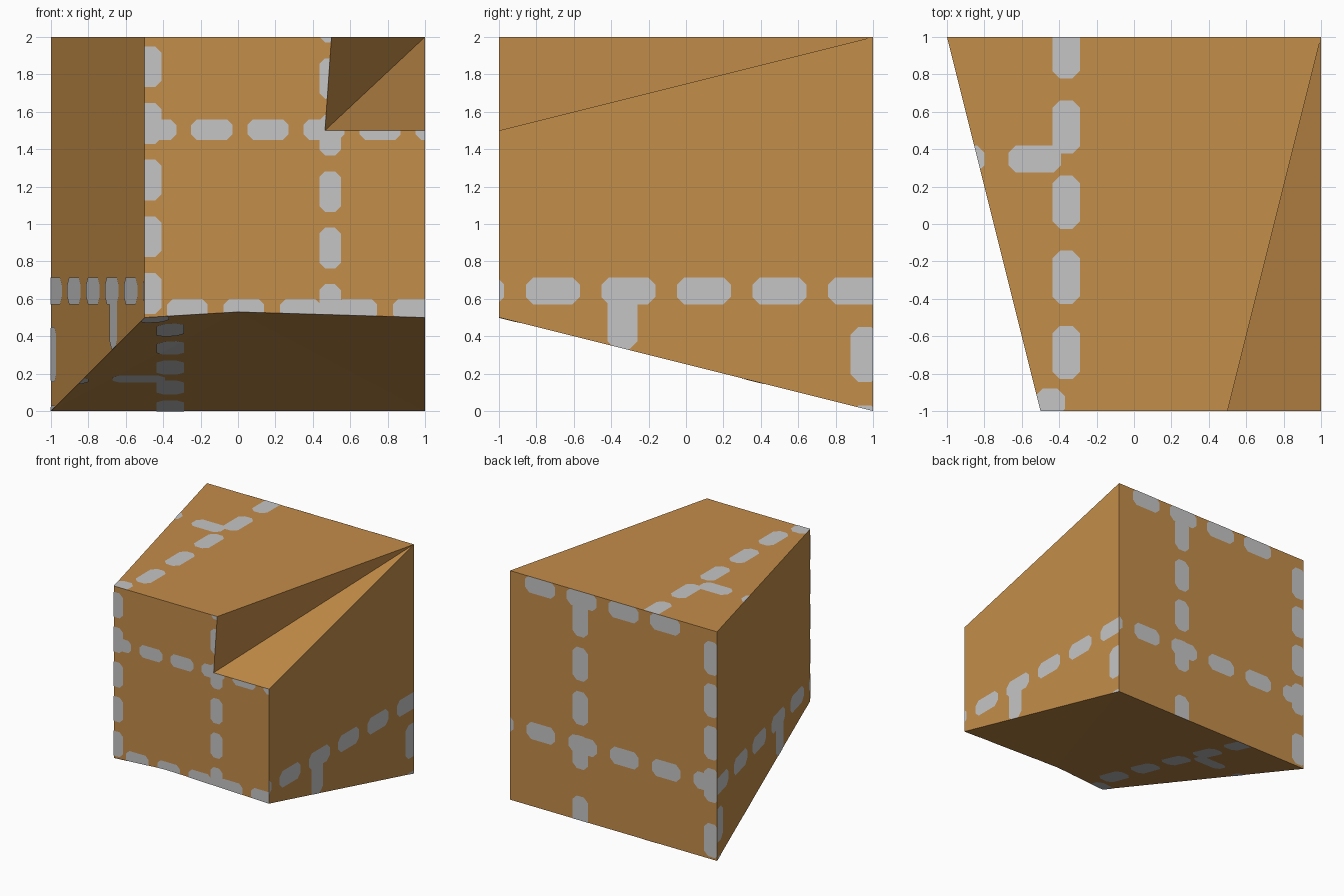
import bpy, bmesh
from mathutils import Vector

if "Cube" in bpy.data.objects:
    bpy.data.objects.remove(bpy.data.objects["Cube"])


def make_material(name, rgb):
    m = bpy.data.materials.new(name)
    m.diffuse_color = (*rgb, 1.0)
    m.use_nodes = True
    m.node_tree.nodes["Principled BSDF"].inputs["Base Color"].default_value = m.diffuse_color
    return m


def add_object(name, bm, mat):
    me = bpy.data.meshes.new(name)
    bm.to_mesh(me)
    me.materials.append(mat)
    ob = bpy.data.objects.new(name, me)
    bpy.context.collection.objects.link(ob)
    return ob


orange = make_material("orange cloth", (0.552, 0.266, 0.067))
grey = make_material("grey stitching", (0.56, 0.56, 0.56))

# Tapered block with a wedge notch in the top right corner
corners = [(-.5, -1, .5), (0, -1, .53), (1, -1, .5), (1, -1, 1.5),
           (.465, -1, 1.5), (.5, -1, 2), (-.5, -1, 2),
           (-1, 1, 0), (1, 1, 0), (1, 1, 2), (-1, 1, 2)]
sides = [(0, 1, 2, 3, 4, 5, 6), (8, 7, 10, 9), (7, 0, 6, 10), (2, 8, 9, 3),
         (6, 5, 9, 10), (4, 3, 9), (5, 4, 9), (0, 7, 1), (1, 7, 8), (1, 8, 2)]
body = bmesh.new()
bv = [body.verts.new(c) for c in corners]
for s in sides:
    body.faces.new([bv[i] for i in s])
bmesh.ops.recalc_face_normals(body, faces=body.faces[:])
add_object("block", body, orange)


# Stitch layout: each stitch is a rectangle (u0, u1, v0, v1) on a projected side
def row(v0, v1, start, pitch, n, length):
    return [(start + i * pitch, start + i * pitch + length, v0, v1) for i in range(n)]


def column(u0, u1, start, pitch, n, length):
    return [(u0, u1, a, b) for a, b, _, _ in row(0, 0, start, pitch, n, length)]


front = (column(-.53, -.41, .52, .303, 5, .218) + column(.435, .55, .46, .302, 6, .218)
         + row(1.45, 1.56, -.55, .3, 6, .22) + row(.485, .6, -.38, .302, 5, .218))
back = (column(.245, .395, .45, .385, 4, .29) + column(.245, .395, -.08, 1, 1, .29)
        + column(-1.02, -.875, .5, .37, 4, .29) + column(-1.02, -.875, .02, 1, 1, .29)
        + row(.585, .735, -1.05, .403, 6, .275) + row(1.86, 2.01, -.645, .403, 4, .29))
flank = (row(.57, .715, -1.26, .404, 6, .288)
         + [(-.42, -.26, .33, .64), (.88, 1.03, .155, .45), (.88, 1.03, -.25, .03)])
cap = (column(-.435, -.29, -.83, .402, 5, .285)
       + [(-.53, -.37, -1.03, -.88), (-.67, -.39, .275, .42), (-1.08, -.8, .275, .42)])


def octagon(u0, u1, v0, v1):
    c = min(u1 - u0, v1 - v0) * .27
    return [Vector(p) for p in ((u0 + c, v0), (u1 - c, v0), (u1, v0 + c), (u1, v1 - c),
                                (u1 - c, v1), (u0 + c, v1), (u0, v1 - c), (u0, v0 + c))]


def clip(poly, tri):
    """Keep the part of a convex outline that lies inside a triangle."""
    if (tri[1] - tri[0]).cross(tri[2] - tri[0]) < 0:
        tri = tri[::-1]
    for i in range(3):
        a, e = tri[i], tri[(i + 1) % 3] - tri[i]
        out = []
        for j, p in enumerate(poly):
            q = poly[(j + 1) % len(poly)]
            dp, dq = e.cross(p - a), e.cross(q - a)
            if dp >= 0:
                out.append(p)
            if dp * dq < 0:
                out.append(p.lerp(q, dp / (dp - dq)))
        poly = out
        if len(poly) < 3:
            return []
    return poly


# Lay the stitches on every side, trimmed to its outline
bmesh.ops.triangulate(body, faces=body.faces[:])
st = bmesh.new()
for f in body.faces:
    n = f.normal
    k = max(range(3), key=lambda i: abs(n[i]))
    iu, iv = [i for i in range(3) if i != k]
    layout = (flank, front if n.y < 0 else back, cap)[k]
    origin = f.verts[0].co
    tri = [Vector((v.co[iu], v.co[iv])) for v in f.verts]
    for s in layout:
        pts = []
        for p in clip(octagon(*s), tri):
            q = Vector((0, 0, 0))
            q[iu], q[iv] = p
            q[k] = origin[k] - (n[iu] * (p[0] - origin[iu]) + n[iv] * (p[1] - origin[iv])) / n[k]
            pts.append(st.verts.new(q + n * .002))
        if len(pts) >= 3:
            face = st.faces.new(pts)
            face.normal_update()
            if face.normal.dot(n) < 0:
                face.normal_flip()
add_object("stitching", st, grey)
body.free()
st.free()
